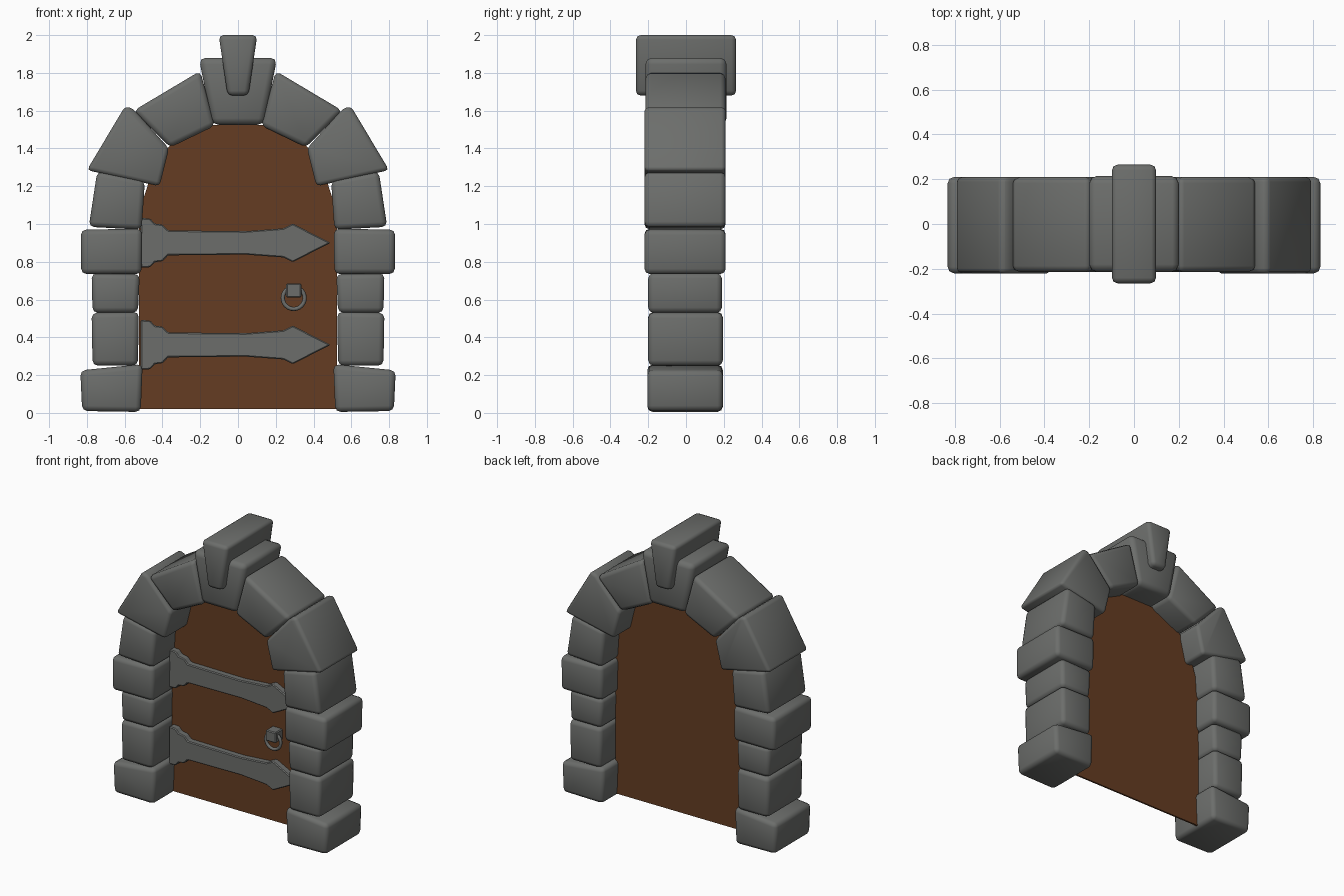
import bpy, bmesh, math

if "Cube" in bpy.data.objects:
    bpy.data.objects.remove(bpy.data.objects["Cube"])


def material(name, rgb):
    m = bpy.data.materials.new(name)
    m.diffuse_color = (*rgb, 1)
    m.use_nodes = True
    m.node_tree.nodes["Principled BSDF"].inputs["Base Color"].default_value = m.diffuse_color
    return m


STONE = material("grey stone", (0.15, 0.155, 0.148))
WOOD = material("brown wood", (0.13, 0.046, 0.016))


def prism(name, pts, y0, y1, mat, bevel=0.0, segs=2, smooth=True):
    """Extrude an x-z outline from y0 to y1, with softened edges."""
    bm = bmesh.new()
    front = [bm.verts.new((x, y0, z)) for x, z in pts]
    back = [bm.verts.new((x, y1, z)) for x, z in pts]
    n = len(pts)
    bm.faces.new(front)
    bm.faces.new(back[::-1])
    for i in range(n):
        j = (i + 1) % n
        bm.faces.new((front[j], front[i], back[i], back[j]))
    bmesh.ops.recalc_face_normals(bm, faces=bm.faces)
    me = bpy.data.meshes.new(name)
    bm.to_mesh(me)
    bm.free()
    ob = bpy.data.objects.new(name, me)
    bpy.context.collection.objects.link(ob)
    me.materials.append(mat)
    if bevel:
        b = ob.modifiers.new("bevel", 'BEVEL')
        b.width, b.segments, b.limit_method = bevel, segs, 'NONE'
    if smooth:
        bpy.ops.object.select_all(action='DESELECT')
        ob.select_set(True)
        bpy.context.view_layer.objects.active = ob
        bpy.ops.object.shade_smooth()
    return ob


# Side and arch stones (right half outlines), mirrored to the left
stones = [
    ("base_stone", [(.515, .005), (.825, .01), (.835, .225), (.505, .258)], -.205, .195),
    ("lower_stone", [(.53, .25), (.77, .25), (.775, .53), (.525, .535)], -.20, .195),
    ("middle_stone", [(.53, .53), (.77, .53), (.775, .74), (.52, .735)], -.20, .19),
    ("wide_stone", [(.51, .735), (.83, .735), (.832, .97), (.508, .975)], -.22, .21),
    ("shoulder_stone", [(.51, .97), (.79, .985), (.745, 1.28), (.493, 1.23)], -.22, .21),
    ("haunch_stone", [(.415, 1.20), (.80, 1.285), (.597, 1.625), (.555, 1.61), (.365, 1.40)],
     -.22, .21),
    ("upper_arch_stone", [(.36, 1.405), (.553, 1.60), (.20, 1.81), (.122, 1.52)], -.215, .21),
]
for name, pts, y0, y1 in stones:
    for side, s in (("right", 1), ("left", -1)):
        prism(f"{name}_{side}", [(s * x, z) for x, z in pts], y0, y1, STONE, .028)

# Keystone in two layers
prism("keystone_block", [(-.138, 1.525), (.138, 1.525), (.207, 1.88), (-.207, 1.88)],
      -.215, .215, STONE, .035)
prism("keystone_wedge", [(-.055, 1.68), (.055, 1.68), (.102, 2.0), (-.102, 2.0)],
      -.265, .265, STONE, .025)

# Thin arched door leaf
half = [(.525, .02), (.525, 1.02), (.505, 1.12), (.47, 1.23), (.43, 1.32),
        (.375, 1.40), (.30, 1.465), (.20, 1.525)]
prism("door_leaf", half + [(-x, z) for x, z in half[::-1]], .018, .03, WOOD, smooth=False)

# Strap hinges with arrow tips
strap = [(-.515, .132), (-.465, .129), (-.44, .102), (-.40, .097), (-.37, .066),
         (.04, .062), (.24, .077), (.29, .102)]
for label, zc in (("upper", .90), ("lower", .36)):
    pts = [(x, zc + h) for x, h in strap] + [(.49, zc)] + \
          [(x, zc - h) for x, h in strap[::-1]]
    prism(f"hinge_strap_{label}", pts, -.03, .02, STONE, .006, segs=1, smooth=False)

# Ring handle and its mount
bpy.ops.mesh.primitive_torus_add(location=(.295, -.03, .608), rotation=(math.pi / 2, 0, 0),
                                 major_radius=.058, minor_radius=.011,
                                 major_segments=24, minor_segments=8)
ring = bpy.context.object
ring.name = "ring_handle"
ring.data.materials.append(STONE)
bpy.ops.object.shade_smooth()
prism("ring_mount", [(.255, .61), (.335, .61), (.335, .685), (.255, .685)],
      -.06, .02, STONE, .006, segs=1, smooth=False)
